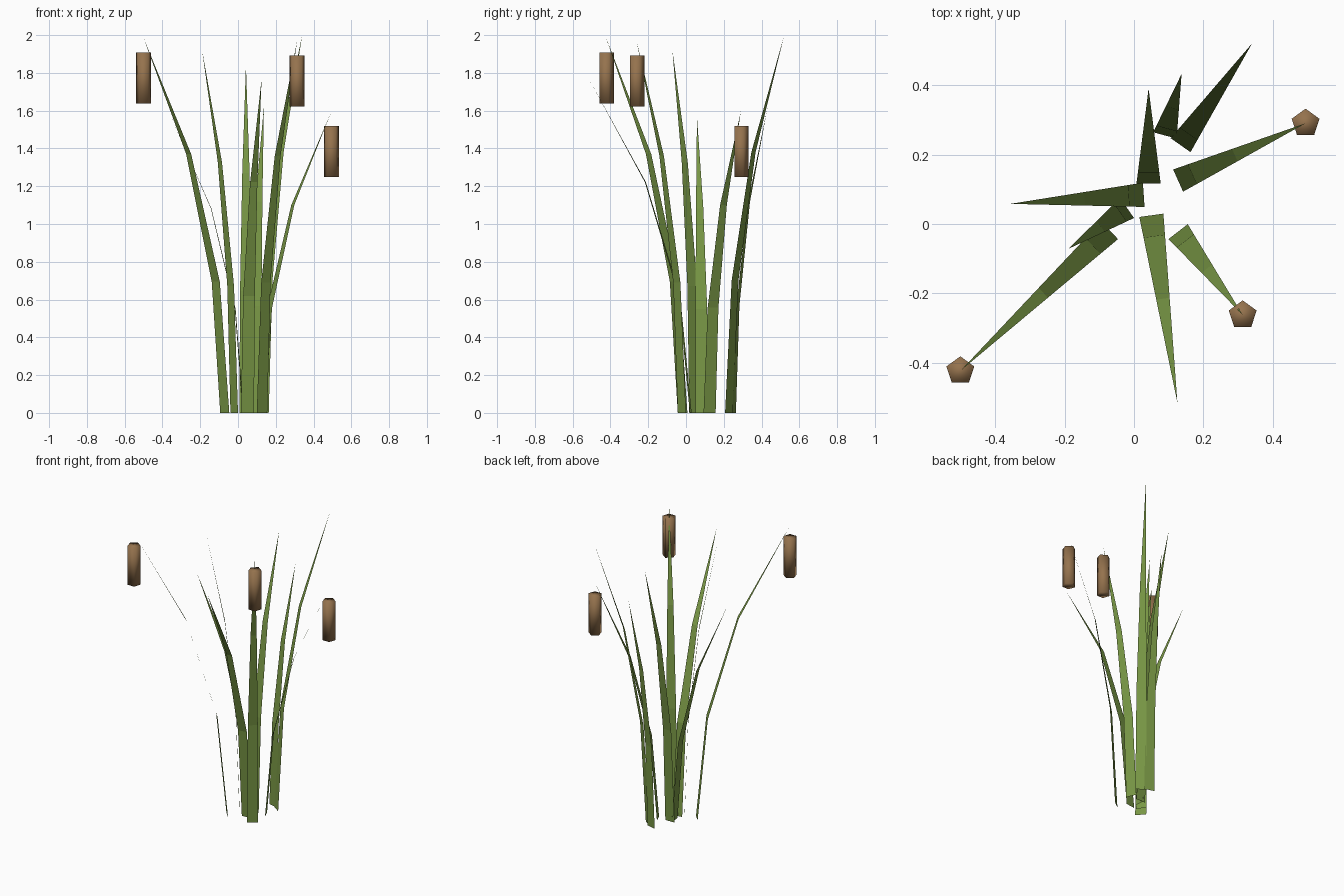
import bpy, bmesh
from mathutils import Vector

if "Cube" in bpy.data.objects:
    bpy.data.objects.remove(bpy.data.objects["Cube"])


def material(name, rgb):
    m = bpy.data.materials.new(name)
    m.diffuse_color = (*rgb, 1)
    m.use_nodes = True
    m.node_tree.nodes["Principled BSDF"].inputs["Base Color"].default_value = m.diffuse_color
    return m


GREEN = material("leaf_green", (0.19, 0.31, 0.06))
BROWN = material("seed_brown", (0.30, 0.17, 0.075))


def finish(bm, name, mat):
    mesh = bpy.data.meshes.new(name)
    bm.to_mesh(mesh)
    bm.free()
    mesh.materials.append(mat)
    obj = bpy.data.objects.new(name, mesh)
    bpy.context.collection.objects.link(obj)
    return obj


def blade(name, base, tip, width=0.07):
    """Flat tapering strip that bends outward from base to tip."""
    bm = bmesh.new()
    foot = Vector((*base, 0))
    lean = Vector((tip[0], tip[1], 0)) - foot
    side = Vector((-lean.y, lean.x, 0)).normalized() * width / 2
    rows = []
    for t, rise in ((0, 0), (1 / 3, 0.35), (2 / 3, 0.69)):
        mid = foot + lean * t * t + Vector((0, 0, tip[2] * rise))
        half = side * (1 - t * t)
        rows.append([bm.verts.new(mid - half), bm.verts.new(mid + half)])
    for (a, b), (c, d) in zip(rows, rows[1:]):
        bm.faces.new((a, b, d, c))
    bm.faces.new((*rows[-1], bm.verts.new(tip)))
    return finish(bm, name, GREEN)


def seed_head(name, tip):
    """Five-sided, smooth-shaded cylinder hung just under a blade tip."""
    bm = bmesh.new()
    bmesh.ops.create_cone(bm, cap_ends=True, segments=5,
                          radius1=0.042, radius2=0.042, depth=0.27)
    bmesh.ops.translate(bm, verts=bm.verts,
                        vec=Vector(tip) - Vector((0, 0, 0.212)))
    for f in bm.faces:
        f.smooth = True
    return finish(bm, name, BROWN)


# Blades: base xy, tip xyz, carries a seed head
blades = [
    ((0.134, 0.227), (0.34, 0.52, 2.0), False),
    ((0.089, 0.255), (0.137, 0.432, 1.62), False),
    ((0.042, 0.116), (0.042, 0.39, 1.84), False),
    ((0.127, 0.125), (0.494, 0.29, 1.595), True),
    ((0.028, 0.084), (-0.356, 0.058, 1.57), False),
    ((-0.02, 0.046), (-0.19, -0.072, 1.92), False),
    ((-0.07, -0.018), (-0.5, -0.423, 1.985), True),
    ((0.05, 0.025), (0.125, -0.515, 1.77), False),
    ((0.127, -0.022), (0.313, -0.262, 1.97), True),
]
for i, (base, tip, headed) in enumerate(blades, 1):
    blade(f"reed_blade_{i}", base, tip)
    if headed:
        seed_head(f"seed_head_{i}", tip)
